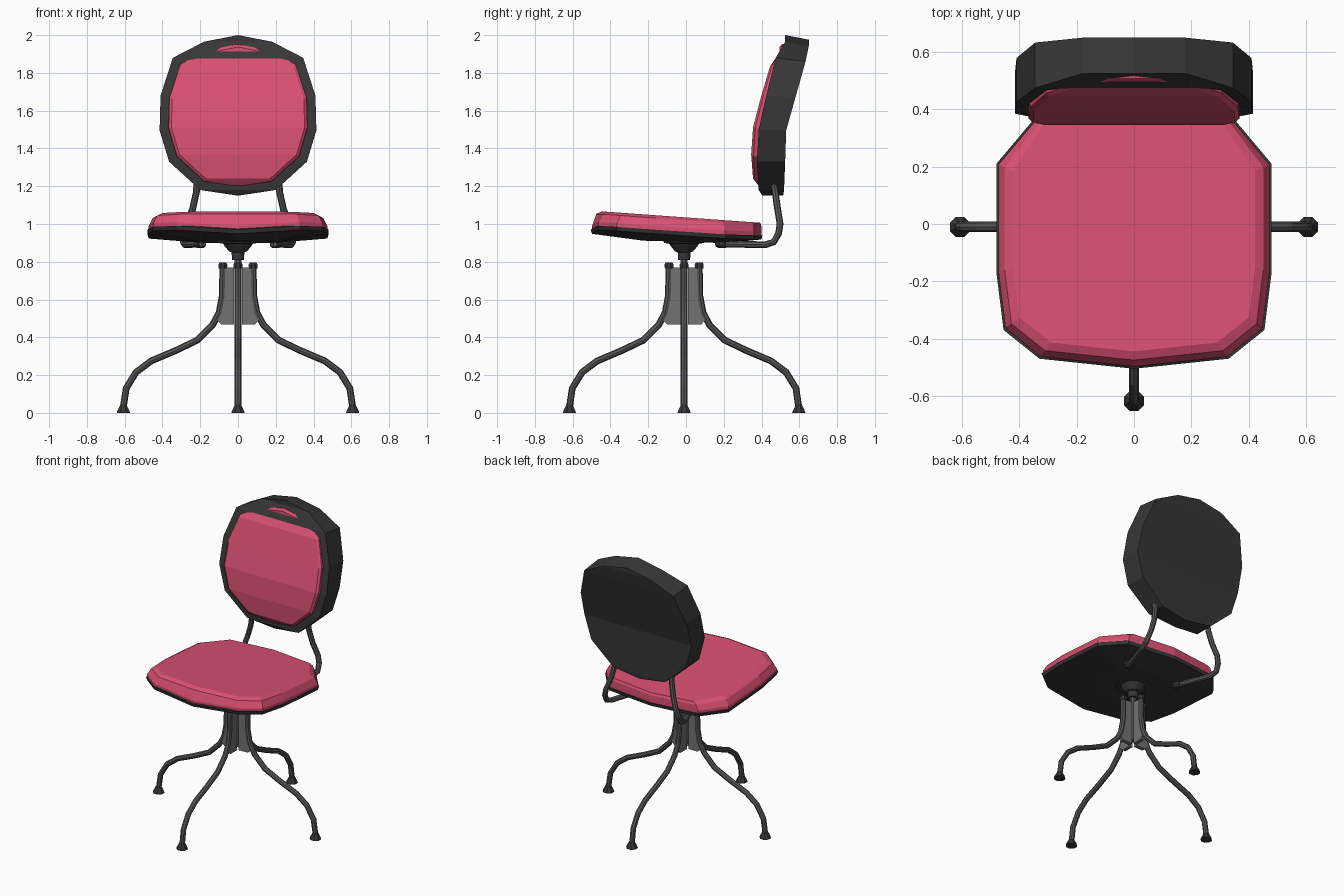
import bpy, bmesh
from math import cos, sin, pi

if "Cube" in bpy.data.objects:
    bpy.data.objects.remove(bpy.data.objects["Cube"])


def material(name, r, g, b):
    m = bpy.data.materials.new(name)
    m.use_nodes = True
    m.diffuse_color = (r, g, b, 1)
    bsdf = next(n for n in m.node_tree.nodes if n.type == 'BSDF_PRINCIPLED')
    bsdf.inputs["Base Color"].default_value = (r, g, b, 1)
    return m


PINK = material("pink_upholstery", .70, .08, .17)
BLACK = material("black_plastic", .038, .038, .038)
STEEL = material("dark_steel", .095, .095, .095)
GREY = material("grey_plate", .17, .17, .17)
AXIS_Y = -.01  # the pedestal sits slightly forward of centre


def finish(name, bm, mat):
    bmesh.ops.recalc_face_normals(bm, faces=bm.faces[:])
    me = bpy.data.meshes.new(name)
    bm.to_mesh(me)
    bm.free()
    me.materials.append(mat)
    ob = bpy.data.objects.new(name, me)
    bpy.context.collection.objects.link(ob)
    return ob


def bridge(bm, rings):
    for a, b in zip(rings, rings[1:]):
        n = len(a)
        for i in range(n):
            j = (i + 1) % n
            bm.faces.new((a[i], a[j], b[j], b[i]))


def cushion(name, halves, mat):
    """Loft mirrored half outlines; close both ends with straight cross bands."""
    bm = bmesh.new()
    rings = []
    for h in halves:
        full = h + [(-x, y, z) for x, y, z in h[-2:0:-1]]
        rings.append([bm.verts.new(p) for p in full])
    bridge(bm, rings)
    for r in (rings[0], rings[-1]):
        n = len(r)
        k = n // 2
        for i in range(k):
            quad = [r[i], r[i + 1], r[(n - i - 1) % n], r[(n - i) % n]]
            bm.faces.new(list(dict.fromkeys(quad)))
    return finish(name, bm, mat)


def turned(name, profile, centre, mat, sides=8):
    """Solid of revolution from (radius, height) pairs."""
    bm = bmesh.new()
    rings = []
    for r, z in profile:
        ring = []
        for i in range(sides):
            a = 2 * pi * (i + .5) / sides
            ring.append(bm.verts.new((centre[0] + r * cos(a), centre[1] + r * sin(a), z)))
        rings.append(ring)
    bridge(bm, rings)
    bm.faces.new(rings[0])
    bm.faces.new(rings[-1])
    return finish(name, bm, mat)


def tube(name, points, radius, mat):
    cu = bpy.data.curves.new(name, 'CURVE')
    cu.dimensions = '3D'
    cu.bevel_depth = radius
    cu.bevel_resolution = 2
    cu.use_fill_caps = True
    sp = cu.splines.new('POLY')
    sp.points.add(len(points) - 1)
    for p, co in zip(sp.points, points):
        p.co = (*co, 1)
    sp.use_smooth = False
    cu.materials.append(mat)
    ob = bpy.data.objects.new(name, cu)
    bpy.context.collection.objects.link(ob)
    return ob


# Seat: rim outline from front centre to back centre
rim = [(0, -.505, .97), (.33, -.47, .99), (.455, -.37, .985), (.48, -.17, .97),
       (.48, .21, .945), (.35, .365, .94), (0, .405, .94)]


def scaled(s, back=1.0):
    return [(x * s, y * (s if y < .3 else back)) for x, y, z in rim]


def seat_top(y):
    return 1.065 - .072 * (y + .42)


under = [(x, y, .905 - .03 * y) for x, y in scaled(.45, .5)]
lip = [(x * .985, y * .985, z - .022) for x, y, z in rim]
cushion("seat_shell", [rim, lip, under], BLACK)

base = [(x * .985, y * .985, z - .003) for x, y, z in rim]
side = [(x * .985, y * .985, z + .02) for x, y, z in rim]
shoulder = [(x, y, seat_top(y) - .015) for x, y in scaled(.94, .985)]
crown = [(x, y, seat_top(y)) for x, y in scaled(.88, .97)]
cushion("seat_pad", [base, side, shoulder, crown], PINK)

# Backrest: front outline from top centre to bottom centre
front = [(0, .525, 2.0), (.18, .525, 1.965), (.345, .475, 1.88), (.41, .425, 1.68),
         (.415, .385, 1.5), (.365, .375, 1.33), (.20, .385, 1.18), (0, .405, 1.15)]


def rear_y(z):
    return .525 + max(0, .27 * (z - 1.48)) - max(0, .15 * (1.22 - z))


rear = [(x, min(rear_y(z), .65), z - max(0, .04 * (z - 1.4))) for x, y, z in front]
cushion("backrest_shell", [front, rear], BLACK)


def pad_ring(s, lift):
    return [(x * s, y - lift, 1.58 + (z - 1.58) * s) for x, y, z in front]


cushion("backrest_pad", [pad_ring(.89, -.02), pad_ring(.885, .018), pad_ring(.85, .03)], PINK)

# Backrest support rods and their fixing bolts
for s, label in ((1, "left"), (-1, "right")):
    path = [(.19, .16, .895), (.28, .42, .89), (.29, .465, .905), (.285, .49, .95),
            (.27, .498, 1.0), (.24, .485, 1.08), (.22, .472, 1.17), (.215, .455, 1.28)]
    tube(label + "_back_rod", [(s * x, y, z) for x, y, z in path], .018, STEEL)
    turned(label + "_rod_bolt", [(.02, .872), (.033, .885), (.033, .93)],
           (s * .2, .19), BLACK)

# Swivel hub and spindle
turned("swivel_hub", [(.033, .81), (.035, .85), (.05, .855), (.075, .885), (.08, .895),
                      (.11, .9), (.115, .925)], (0, AXIS_Y), BLACK, 12)
turned("spindle", [(.02, .5), (.02, .82)], (0, AXIS_Y), STEEL)

# Four legs, each with a cap, a foot and a web plate towards the spindle
leg = [(.08, .775), (.083, .62), (.1, .53), (.135, .465), (.215, .385), (.33, .33),
       (.46, .275), (.54, .215), (.592, .13), (.607, .03)]
web = [(.02, .77), (.08, .77), (.083, .62), (.1, .53), (.115, .495), (.09, .468), (.02, .468)]
for i, label in enumerate(("left", "back", "right", "front")):
    c, s = cos(i * pi / 2), sin(i * pi / 2)

    def place(r, z, t=0):
        return (r * c - t * s, r * s + t * c + AXIS_Y, z)

    tube(label + "_leg", [place(r, z) for r, z in leg], .018, STEEL)
    turned(label + "_leg_cap", [(.024, .765), (.026, .785), (.02, .796)],
           place(.08, 0), BLACK)
    turned(label + "_foot", [(.038, 0), (.034, .012), (.02, .038), (.018, .045)],
           place(.607, 0), BLACK)
    bm = bmesh.new()
    sides = [[bm.verts.new(place(r, z, t)) for r, z in web] for t in (-.013, .013)]
    bridge(bm, sides)
    for f in sides:
        bm.faces.new(f)
    finish(label + "_web_plate", bm, GREY)
